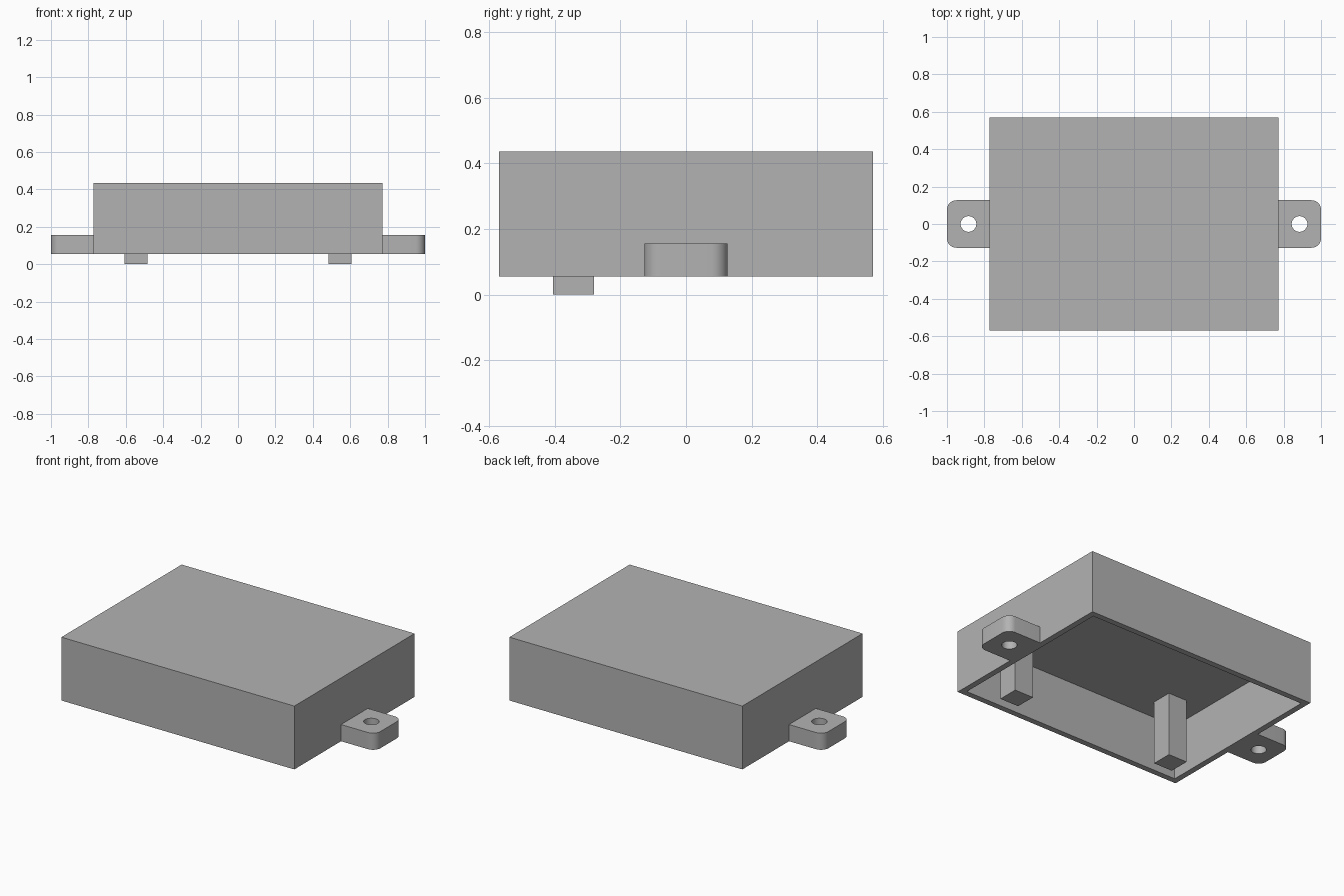
import bpy
import bmesh
from math import sin, cos, pi, radians
from mathutils import Vector

cube = bpy.data.objects.get("Cube")
if cube:
    bpy.data.objects.remove(cube, do_unlink=True)

grey = bpy.data.materials.new("plain grey")
grey.use_nodes = True
colour = (0.45, 0.45, 0.45, 1)
grey.diffuse_color = colour
grey.node_tree.nodes["Principled BSDF"].inputs["Base Color"].default_value = colour

HALF_X, HALF_Y = 0.773, 0.57
BASE, TOP, WALL = 0.055, 0.435, 0.05


def finish(name, bm, mirrored=False):
    """Turn a bmesh into an object, optionally mirrored across x."""
    bmesh.ops.recalc_face_normals(bm, faces=bm.faces)
    mesh = bpy.data.meshes.new(name)
    bm.to_mesh(mesh)
    bm.free()
    mesh.materials.append(grey)
    obj = bpy.data.objects.new(name, mesh)
    bpy.context.collection.objects.link(obj)
    if mirrored:
        obj.modifiers.new("mirror", "MIRROR").use_mirror_merge = False
    return obj


def box(lo, hi):
    bm = bmesh.new()
    bmesh.ops.create_cube(bm, size=1)
    lo, hi = Vector(lo), Vector(hi)
    for v in bm.verts:
        v.co = (lo + hi) / 2 + v.co * (hi - lo)
    return bm


def arc(cx, cy, r, start, sweep, steps):
    angles = [start + sweep * i / steps for i in range(steps + 1)]
    return [(cx + r * cos(a), cy + r * sin(a)) for a in angles]


# Open-bottomed case: inset the underside for the rim, then sink it
bm = box((-HALF_X, -HALF_Y, BASE), (HALF_X, HALF_Y, TOP))
under = min(bm.faces, key=lambda f: f.calc_center_median().z)
bmesh.ops.inset_region(bm, faces=[under], thickness=WALL)
walls = bmesh.ops.extrude_discrete_faces(bm, faces=[under])["faces"]
for v in walls[0].verts:
    v.co.z = TOP - WALL
finish("case", bm)

# Square posts hanging from the ceiling
finish("posts", box((0.483, -0.405, 0), (0.608, -0.28, TOP - WALL)), mirrored=True)

# Mounting tabs with rounded outer corners and a screw hole
R, HALF_TAB, TAB_TOP = 0.05, 0.127, 0.155
outline = [(HALF_X, -HALF_TAB)]
outline += arc(1 - R, R - HALF_TAB, R, -pi / 2, pi / 2, 8)
outline += arc(1 - R, HALF_TAB - R, R, 0, pi / 2, 8)
outline += [(HALF_X, HALF_TAB)]
hole = arc(0.885, 0, 0.042, 0, 2 * pi, 32)[:-1]

bm = bmesh.new()
for loop in (outline, hole):
    verts = [bm.verts.new((x, y, BASE)) for x, y in loop]
    for a, b in zip(verts, verts[1:] + verts[:1]):
        bm.edges.new((a, b))
bmesh.ops.triangle_fill(bm, edges=bm.edges[:], use_beauty=True)
raised = bmesh.ops.extrude_face_region(bm, geom=bm.faces[:], use_keep_orig=True)["geom"]
for v in raised:
    if isinstance(v, bmesh.types.BMVert):
        v.co.z = TAB_TOP
tabs = finish("mounting_tabs", bm, mirrored=True)
tabs.data.shade_smooth()
tabs.data.set_sharp_from_angle(angle=radians(30))
